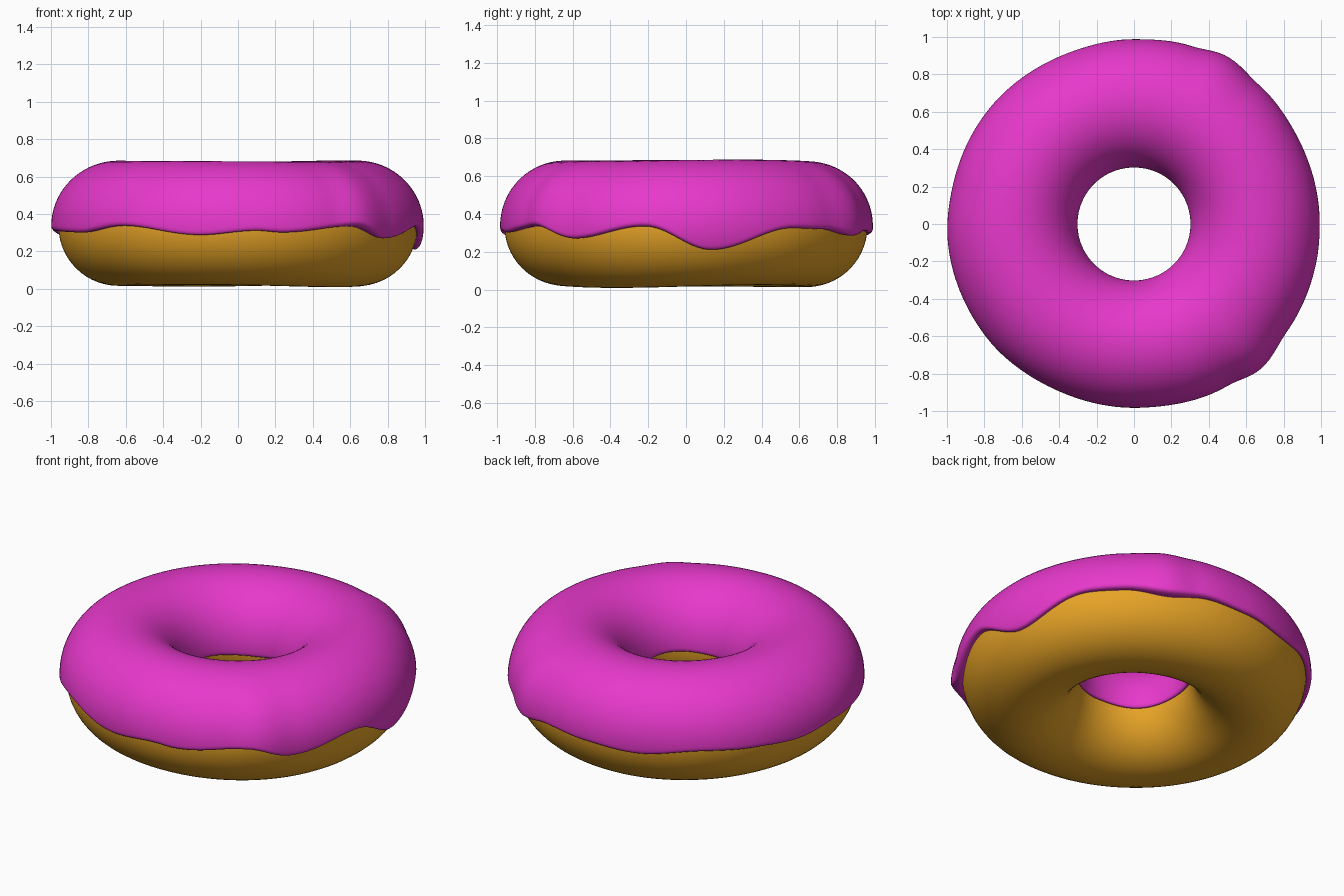
import bpy, bmesh, math

if "Cube" in bpy.data.objects:
    bpy.data.objects.remove(bpy.data.objects["Cube"])

R, r, ZC = 0.64, 0.32, 0.337     # ring radius, dough radius, centre height
N = 192                          # segments around the ring


def material(name, rgb):
    m = bpy.data.materials.new(name)
    m.diffuse_color = (*rgb, 1)
    m.use_nodes = True
    m.node_tree.nodes["Principled BSDF"].inputs["Base Color"].default_value = m.diffuse_color
    return m


def around(keys, a):
    """Smooth periodic interpolation of (degrees, value) keys."""
    a %= 360
    ks = [(keys[-1][0] - 360, keys[-1][1])] + keys + [(keys[0][0] + 360, keys[0][1])]
    for (a0, v0), (a1, v1) in zip(ks, ks[1:]):
        if a0 <= a <= a1:
            t = (a - a0) / (a1 - a0)
            return v0 + (v1 - v0) * (1 - math.cos(math.pi * t)) / 2


def ring_object(name, section, mat):
    """Sweep a closed section, given per angle as (radius, z) points, round z."""
    bm = bmesh.new()
    rings = []
    for i in range(N):
        deg = 360 * i / N
        c, s = math.cos(math.radians(deg)), math.sin(math.radians(deg))
        rings.append([bm.verts.new((p * c, p * s, z)) for p, z in section(deg)])
    for i in range(N):
        a, b = rings[i], rings[(i + 1) % N]
        for j in range(len(a)):
            k = (j + 1) % len(a)
            bm.faces.new((a[j], b[j], b[k], a[k]))
    bmesh.ops.recalc_face_normals(bm, faces=bm.faces)
    me = bpy.data.meshes.new(name)
    bm.to_mesh(me)
    bm.free()
    me.materials.append(mat)
    me.polygons.foreach_set("use_smooth", [True] * len(me.polygons))
    ob = bpy.data.objects.new(name, me)
    bpy.context.collection.objects.link(ob)
    return ob


# Slightly uneven dough
def wobble(deg):
    t = math.radians(deg)
    return 0.005 * math.cos(2 * t - 0.6) + 0.003 * math.sin(3 * t)


def dough_section(deg):
    n = 56
    pts = []
    for j in range(n):
        p = 2 * math.pi * j / n
        z = ZC + r * math.sin(p)
        if math.sin(p) < 0:
            z += wobble(deg + 60) * math.sin(p)
        pts.append((R + r * math.cos(p), z))
    return pts


# Height of the dripping outer edge, and outer radius of the icing, by angle
drip = [(8, .205), (35, .325), (47, .32), (62, .285), (75, .31), (90, .295), (108, .275),
        (130, .31), (148, .30), (165, .285), (182, .31), (212, .30), (231, .338), (258, .285),
        (276, .31), (284, .30), (308, .335), (323, .268), (347, .335)]
outer = [(0, .993), (26, .99), (48, 1.0), (61, 1.025), (72, 1.0), (90, .988), (110, .98),
         (145, .99), (165, .99), (187, 1.0), (217, .995), (248, .98), (272, .983),
         (300, 1.0), (311, 1.03), (325, 1.0), (345, .997)]
inner = [(0, .31), (60, .33), (110, .30), (170, .32), (225, .295), (270, .315), (320, .33)]


def icing_section(deg):
    t_out = around(outer, deg) - R - r
    lo = math.asin((around(drip, deg) - ZC) / (r + 0.03))
    hi = math.pi - math.asin((around(inner, deg) - ZC) / (r + 0.02))
    n = 56
    top, under = [], []
    for j in range(n + 1):
        u = (1 - math.cos(math.pi * j / n)) / 2     # denser at both edges
        p = lo + (hi - lo) * u
        side = max(0, math.cos(p)) ** 2
        t = 0.026 + (t_out - 0.026) * side + wobble(deg) * 0.6 * math.sin(p) ** 4
        if math.cos(p) < 0:
            t -= 0.008 * math.cos(p) ** 2
        # rounded lip at the two edges
        d = min(p - lo, hi - p) * r
        w = 0.022
        if d < w:
            t *= 0.35 + 0.65 * math.sqrt(max(0, 1 - (1 - d / w) ** 2))
        for rad, lst in ((r + t, top), (r - 0.004, under)):
            lst.append((R + rad * math.cos(p), ZC + rad * math.sin(p)))
    return top + under[::-1]


ring_object("dough", dough_section, material("golden dough", (0.8, 0.37, 0.02)))
icing = ring_object("icing", icing_section, material("pink icing", (0.8, 0.04, 0.6)))
